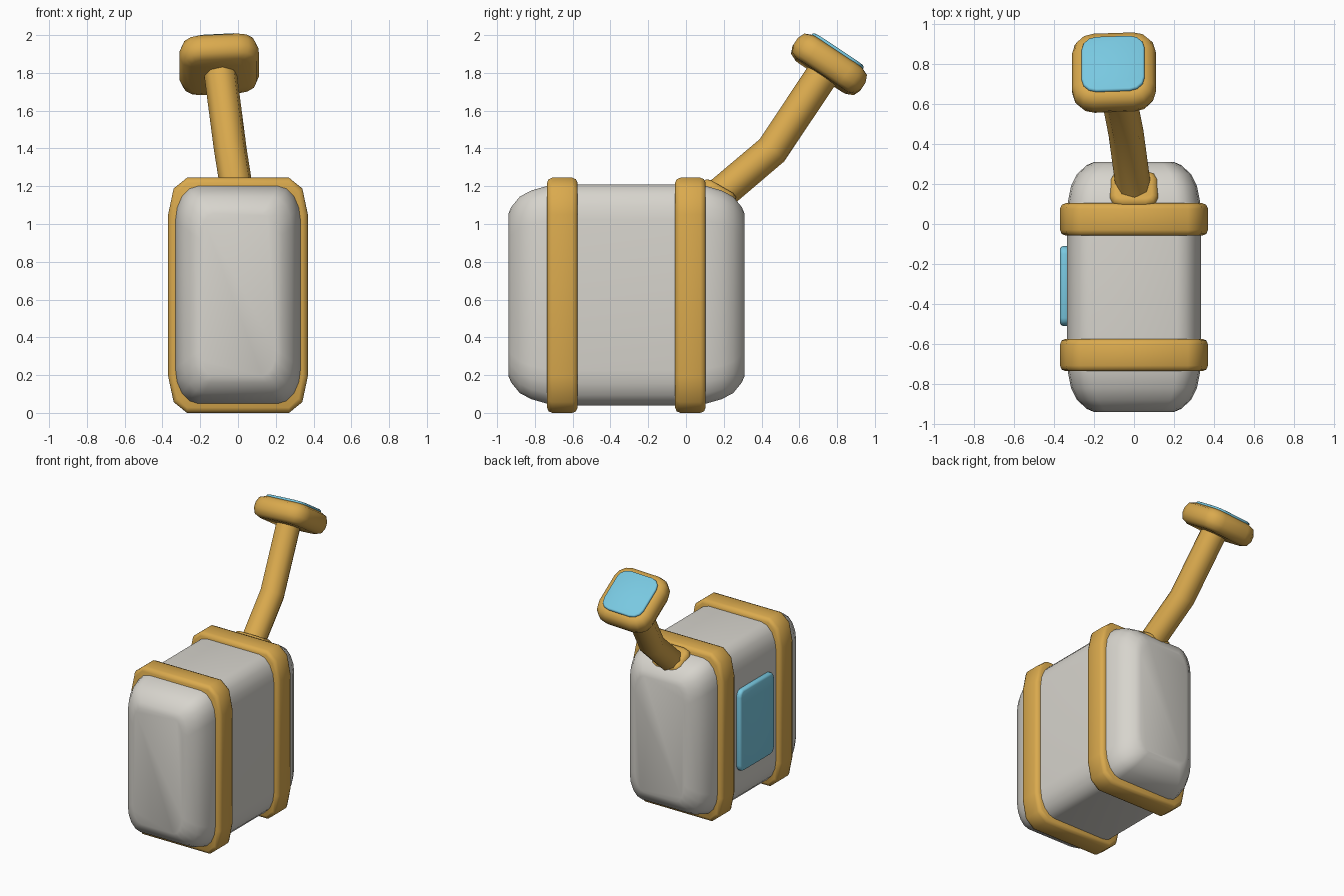
import bpy, bmesh, math
from mathutils import Vector

cube = bpy.data.objects.get("Cube")
if cube:
    bpy.data.objects.remove(cube)


def material(name, rgb):
    m = bpy.data.materials.new(name)
    m.use_nodes = True
    m.diffuse_color = (*rgb, 1)
    m.node_tree.nodes["Principled BSDF"].inputs["Base Color"].default_value = (*rgb, 1)
    return m


gold = material("golden yellow", (0.70, 0.40, 0.075))
grey = material("warm light grey", (0.68, 0.66, 0.61))
blue = material("sky blue", (0.19, 0.58, 0.75))


def outline(hx, hy, rx, ry, seg):
    """Rounded rectangle with elliptical corners."""
    pts = []
    for k, (sx, sy) in enumerate([(1, 1), (-1, 1), (-1, -1), (1, -1)]):
        for i in range(seg + 1):
            a = math.pi / 2 * (k + i / seg)
            pts.append((sx * (hx - rx) + rx * math.cos(a), sy * (hy - ry) + ry * math.sin(a)))
    return pts


def loft(name, rings, mat, origin, normal, angle=40):
    """Skin a stack of (height, outline) rings along a normal direction."""
    n = Vector(normal).normalized()
    u = Vector((1, 0, 0))
    u = (u - n * u.dot(n)).normalized() if abs(n.x) < 0.9 else Vector((0, 1, 0))
    v = n.cross(u)
    bm = bmesh.new()
    loops = [[bm.verts.new(Vector(origin) + u * x + v * y + n * h) for x, y in pts]
             for h, pts in rings]
    for a, b in zip(loops, loops[1:]):
        for i in range(len(a)):
            j = (i + 1) % len(a)
            bm.faces.new((a[i], a[j], b[j], b[i]))
    bm.faces.new(loops[0][::-1])
    bm.faces.new(loops[-1])
    bmesh.ops.recalc_face_normals(bm, faces=bm.faces)
    mesh = bpy.data.meshes.new(name)
    bm.to_mesh(mesh)
    bm.free()
    mesh.materials.append(mat)
    ob = bpy.data.objects.new(name, mesh)
    bpy.context.collection.objects.link(ob)
    bpy.ops.object.select_all(action='DESELECT')
    ob.select_set(True)
    bpy.context.view_layer.objects.active = ob
    bpy.ops.object.shade_smooth_by_angle(angle=math.radians(angle))
    return ob


def slab(name, hx, hy, rx, ry, seg, half, bevel, mat, origin, normal):
    """Rounded plate whose rim is softened by insetting its outer rings."""
    rings = []
    for h, inset in ((-half, bevel), (-half + bevel * 0.3, bevel * 0.3), (-half + bevel, 0),
                     (half - bevel, 0), (half - bevel * 0.3, bevel * 0.3), (half, bevel)):
        rings.append((h, outline(hx - inset, hy - inset, max(rx - inset, 0.01),
                                 max(ry - inset, 0.01), seg)))
    return loft(name, rings, mat, origin, normal, 50)


# Body: rounded box running front to back
end = [(0, 0.20, 0.43), (0.015, 0.235, 0.465), (0.06, 0.285, 0.52),
       (0.12, 0.315, 0.552), (0.20, 0.331, 0.575), (0.34, 0.335, 0.585)]
half_len = 0.625
profile = [(-half_len + d, a, b) for d, a, b in end]
profile += [(half_len - d, a, b) for d, a, b in reversed(end)]
loft("body", [(h, outline(a, b, a * 0.36, b * 0.32, 4)) for h, a, b in profile],
     grey, (0, -0.315, 0.625), (0, 1, 0), 60)

# Bands around the body
for name, y in (("front_band", -0.655), ("back_band", 0.023)):
    slab(name, 0.37, 0.6225, 0.10, 0.195, 2, 0.081, 0.028, gold, (0, y, 0.6225), (0, 1, 0))

# Panel on the right side
slab("side_panel", 0.20, 0.30, 0.04, 0.05, 3, 0.024, 0.015, blue, (-0.346, -0.31, 0.61), (-1, 0, 0))

# Collar where the stem meets the body
slab("stem_collar", 0.12, 0.10, 0.06, 0.05, 2, 0.05, 0.03, gold, (0, 0.165, 1.155), (0, 0.5, 0.86))

# Bent stem
path = [Vector(p) for p in ((0, 0.16, 1.14), (-0.04, 0.455, 1.39), (-0.095, 0.735, 1.81))]
curve = bpy.data.curves.new("stem_path", 'CURVE')
curve.dimensions = '3D'
curve.bevel_depth = 0.088
curve.bevel_resolution = 2
curve.use_fill_caps = True
spline = curve.splines.new('POLY')
spline.points.add(len(path) - 1)
for p, co in zip(spline.points, path):
    p.co = (*co, 1)
curve.materials.append(gold)
stem = bpy.data.objects.new("stem", curve)
bpy.context.collection.objects.link(stem)
bpy.ops.object.select_all(action='DESELECT')
stem.select_set(True)
bpy.context.view_layer.objects.active = stem
bpy.ops.object.convert(target='MESH')
bpy.ops.object.shade_smooth_by_angle(angle=math.radians(50))

# Tilted head with its screen
tilt = Vector((-0.06, 0.55, 0.83)).normalized()
centre = Vector((-0.10, 0.757, 1.845))
slab("head", 0.21, 0.215, 0.11, 0.11, 3, 0.075, 0.055, gold, centre, tilt)
slab("head_screen", 0.158, 0.163, 0.075, 0.075, 3, 0.012, 0.01, blue, centre + tilt * 0.078, tilt)
